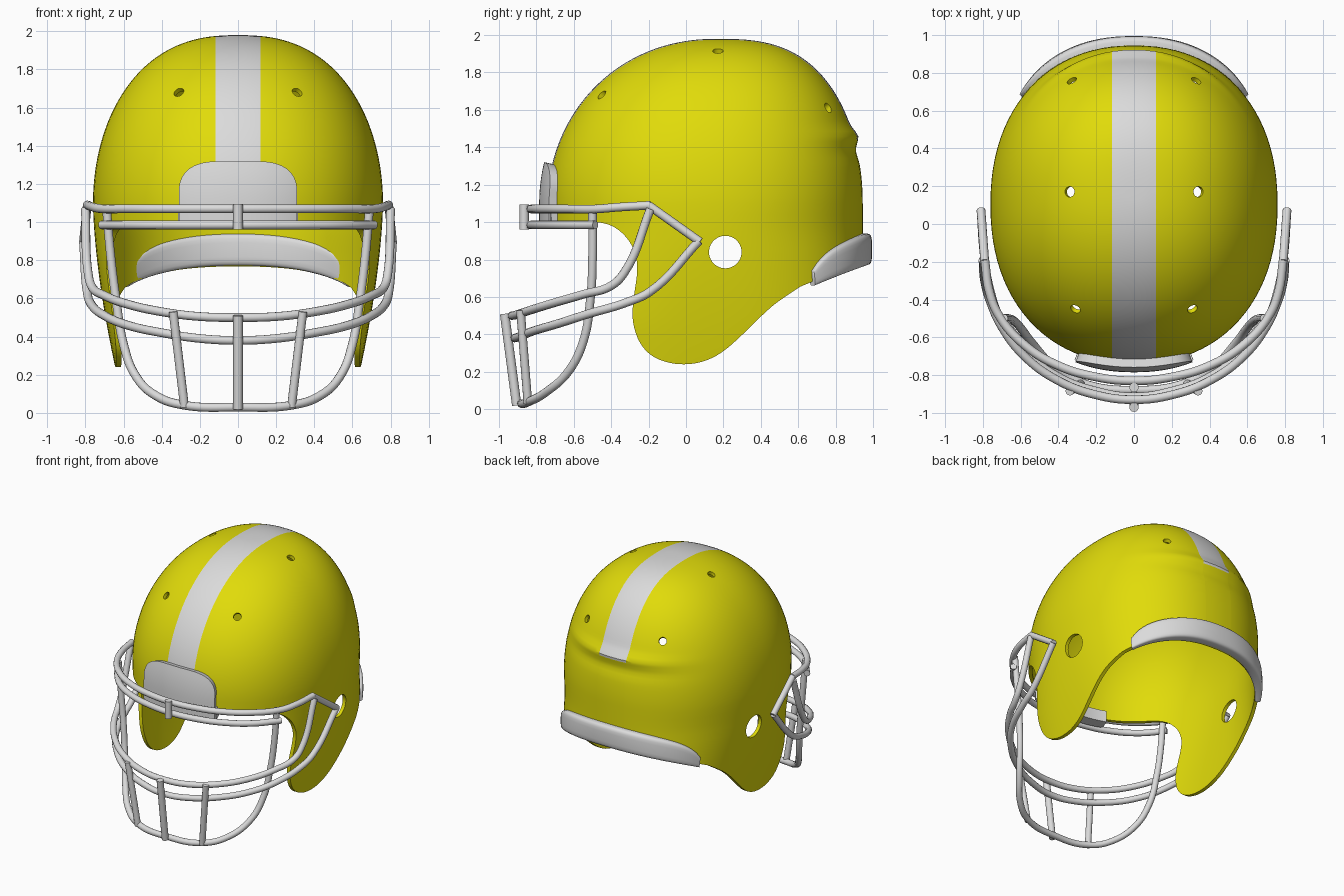
import bpy, bmesh
from math import sin, cos, pi, sqrt, exp, radians
from mathutils import Vector, Matrix

if "Cube" in bpy.data.objects:
    bpy.data.objects.remove(bpy.data.objects["Cube"])


def material(name, rgb, rough=0.5):
    m = bpy.data.materials.new(name)
    m.use_nodes = True
    m.diffuse_color = (*rgb, 1)
    bsdf = m.node_tree.nodes["Principled BSDF"]
    bsdf.inputs["Base Color"].default_value = (*rgb, 1)
    bsdf.inputs["Roughness"].default_value = rough
    return m


YELLOW = material("yellow", (0.75, 0.71, 0.003))
GREY = material("light_grey", (0.71, 0.71, 0.71))


def activate(ob):
    bpy.ops.object.select_all(action='DESELECT')
    ob.select_set(True)
    bpy.context.view_layer.objects.active = ob


def make_object(name, bm, *mats):
    bmesh.ops.recalc_face_normals(bm, faces=bm.faces)
    me = bpy.data.meshes.new(name)
    bm.to_mesh(me)
    bm.free()
    ob = bpy.data.objects.new(name, me)
    bpy.context.collection.objects.link(ob)
    for m in mats:
        me.materials.append(m)
    return ob


def smooth(ob, angle=35):
    activate(ob)
    bpy.ops.object.shade_smooth_by_angle(angle=radians(angle))


def apply_modifier(ob, kind, **settings):
    activate(ob)
    mod = ob.modifiers.new(kind.lower(), kind)
    for key, value in settings.items():
        setattr(mod, key, value)
    bpy.ops.object.modifier_apply(modifier=mod.name)


def section(z):
    """Half width, middle y, half length and squareness of the shell at height z."""
    c, w = 1, 0.76
    if z > 1.1:
        c = sqrt(max(0, 1 - ((z - 1.1) / 0.88) ** 2))
        w *= c ** 0.82
    else:
        w -= 0.125 * ((1.1 - z) / 0.9) ** 1.6
    front = 0.16 - 0.9 * c ** 0.95
    back = 0.16 + 0.785 * c ** 0.7
    power = 2.2 + 0.8 * min(0.5, max(0, 0.95 - z))
    return w, (front + back) / 2, (back - front) / 2, power


def signed_power(v, e):
    return (1 if v > 0 else -1) * abs(v) ** e


def surface(a, z, off=0):
    """Point on the shell, angle a measured from the back."""
    w, mid, half, power = section(z)
    # crease that fades out towards the sides
    crease = 0.025 * exp(-((z - 1.46) / 0.04) ** 2) - 0.008 * exp(-((z - 1.37) / 0.04) ** 2)
    return Vector(((w + off) * signed_power(sin(a), 2 / power),
                   mid + (half + off) * signed_power(cos(a), 2 / power) + crease * max(0, cos(a)) ** 5, z))


def front_y(x, z):
    w, mid, half, power = section(z)
    return mid - half * (1 - (abs(x) / w) ** power) ** (1 / power)


def loft(bm, rings, closed=True):
    rows = [[bm.verts.new(p) for p in ring] for ring in rings]
    n = len(rows[0])
    for r0, r1 in zip(rows, rows[1:]):
        for i in range(n if closed else n - 1):
            j = (i + 1) % n
            bm.faces.new((r0[i], r0[j], r1[j], r1[i]))
    return rows


def round_corners(points):
    out = []
    for p, q in zip(points, points[1:] + points[:1]):
        p, q = Vector(p), Vector(q)
        out += [p.lerp(q, 0.25), p.lerp(q, 0.75)]
    return out


# Shell: lofted dome, thickened
heights = [0.2 + 0.06 * i for i in range(15)]
heights += [1.1 + 0.88 * sin(radians(2 * i)) for i in range(45)]
bm = bmesh.new()
rows = loft(bm, [[surface(2 * pi * i / 96, z) for i in range(96)] for z in heights])
bm.faces.new(rows[-1])
shell = make_object("helmet_shell", bm, YELLOW, GREY)
apply_modifier(shell, 'SOLIDIFY', thickness=0.027, offset=-1)

# Side outline that trims the brow, ear flaps and nape
outline = [(-1.5, 1), (-.55, 1), (-.45, 1), (-.37, .97), (-.3, .9), (-.262, .81), (-.26, .72), (-.28, .6),
           (-.29, .48), (-.255, .36), (-.19, .285), (-.1, .247), (0, .237), (.1, .254), (.2, .305),
           (.32, .415), (.45, .545), (.55, .615), (.65, .68), (1.5, .96), (1.5, 2.6), (-1.5, 2.6)]
outline = round_corners(round_corners(outline))
bm = bmesh.new()
rows = loft(bm, [[(x, y, z) for y, z in outline] for x in (-1.2, 1.2)])
bm.faces.new(rows[0])
bm.faces.new(rows[1])
trim = make_object("trim_cutter", bm)

# Ear holes and vents
bm = bmesh.new()
turn = Matrix.Translation((0, 0.21, 0.84)) @ Matrix.Rotation(pi / 2, 4, 'Y')
bmesh.ops.create_cone(bm, cap_ends=True, segments=40, radius1=0.087, radius2=0.087, depth=2.4, matrix=turn)
for x, y, z in ((.33, .17, 1.89), (.335, .77, 1.62), (.315, -.46, 1.69)):
    for s in (-1, 1):
        p = Vector((s * x, y, z))
        aim = (p - Vector((0, 0.15, 1.1))).to_track_quat('Z', 'Y').to_matrix().to_4x4()
        bmesh.ops.create_cone(bm, cap_ends=True, segments=20, radius1=0.028, radius2=0.028,
                              depth=0.3, matrix=Matrix.Translation(p) @ aim)
holes = make_object("hole_cutter", bm)

for cutter, op in ((trim, 'INTERSECT'), (holes, 'DIFFERENCE')):
    apply_modifier(shell, 'BOOLEAN', object=cutter, operation=op, solver='EXACT')
    bpy.data.objects.remove(cutter)

# Centre stripe cut into the shell faces
STRIPE, STRIPE_END = 0.117, 1.44
bm = bmesh.new()
bm.from_mesh(shell.data)
for co, no in (((STRIPE, 0, 0), (1, 0, 0)), ((-STRIPE, 0, 0), (1, 0, 0)), ((0, 0, STRIPE_END), (0, 0, 1))):
    bmesh.ops.bisect_plane(bm, geom=bm.verts[:] + bm.edges[:] + bm.faces[:], plane_co=co, plane_no=no)
bm.normal_update()
for f in bm.faces:
    c = f.calc_center_median()
    outside = f.normal.dot(c - Vector((0, 0.15, 1.0))) > 0
    f.material_index = int(outside and abs(c.x) < STRIPE and c.z > 1.01 and (c.y < 0 or c.z > STRIPE_END))
bm.to_mesh(shell.data)
bm.free()
smooth(shell)

# Nape bumper wrapped round the rear edge
rings = []
for i in range(41):
    u = i / 20 - 1
    top, bottom = 0.94 - 0.13 * u * u - 0.07 * u ** 8, 0.77 - 0.11 * u * u
    thick = 0.05 * (1 - 0.6 * u * u)
    ring = []
    for k in range(20):
        t = 2 * pi * (k + 0.5) / 20
        z = (top + bottom) / 2 + signed_power(sin(t), 0.45) * (top - bottom) / 2
        ring.append(surface(radians(51) * u, z, thick * signed_power(cos(t), 0.45)))
    rings.append(ring)
bm = bmesh.new()
rows = loft(bm, rings)
bm.faces.new(rows[0])
bm.faces.new(rows[-1])
smooth(make_object("nape_bumper", bm, GREY), 50)


def brow_plate(name, bottom, top, shift, thickness):
    grid = []
    for i in range(41):
        x = -0.3 * cos(pi * i / 40)
        zs = [bottom + (top(x) - bottom) * k / 10 for k in range(11)]
        grid.append([(x, front_y(x, z) + shift, z) for z in zs])
    bm = bmesh.new()
    loft(bm, grid, closed=False)
    ob = make_object(name, bm, GREY)
    apply_modifier(ob, 'SOLIDIFY', thickness=thickness, offset=0)
    smooth(ob)


# Forehead plate and its clip under the brow
brow_plate("forehead_plate", 0.97, lambda x: 1.17 + 0.145 * sqrt(max(0, 1 - (abs(x) / 0.3) ** 4)), -0.02, 0.05)
brow_plate("brow_clip", 0.97, lambda x: 1.06, 0.005, 0.08)


def bar(name, points, curved=True, radius=0.023):
    cu = bpy.data.curves.new(name, 'CURVE')
    cu.dimensions = '3D'
    cu.bevel_depth = radius
    cu.bevel_resolution = 4
    cu.use_fill_caps = True
    cu.resolution_u = 8 if curved else 1
    sp = cu.splines.new('BEZIER')
    sp.bezier_points.add(len(points) - 1)
    for bp, p in zip(sp.bezier_points, points):
        bp.co = p
        bp.handle_left_type = bp.handle_right_type = 'AUTO' if curved else 'VECTOR'
    ob = bpy.data.objects.new(name, cu)
    bpy.context.collection.objects.link(ob)
    cu.materials.append(GREY)
    activate(ob)
    bpy.ops.object.convert(target='MESH')
    smooth(bpy.context.view_layer.objects.active, 50)


def flip(p):
    return (-p[0], p[1], p[2])


def hoop(name, half):
    bar(name, [flip(p) for p in reversed(half[1:])] + half)


# Face guard hoops, each given from the centre to the left side
sweep = [(0, -.83), (.2, -.81), (.4, -.75), (.58, -.64), (.715, -.485)]
hoop("upper_brow_bar", [(x, y, 1.07) for x, y in sweep] + [(.765, -.36, 1.08), (.79, -.19, 1.09)])
hoop("lower_brow_bar", [(x, y, .985) for x, y in sweep])
hoop("upper_jaw_bar", [(0, -.93, .5), (.2, -.905, .505), (.4, -.83, .53), (.58, -.7, .57),
                       (.7, -.545, .615), (.765, -.4, .66), (.785, -.33, .73), (.8, -.19, 1.07)])
hoop("lower_jaw_bar", [(0, -.915, .38), (.2, -.885, .39), (.4, -.81, .42), (.58, -.675, .46),
                       (.7, -.52, .51), (.77, -.32, .57), (.79, -.19, .63), (.81, .07, .9)])
hoop("chin_bar", [(0, -.88, .03), (.28, -.84, .04), (.43, -.75, .09), (.54, -.63, .2),
                  (.6, -.55, .36), (.64, -.51, .6), (.665, -.5, .8), (.69, -.5, 1.08)])

# Straight struts
bar("centre_strut", [(0, -.97, .51), (0, -.905, .02)], False, 0.025)
bar("brow_link", [(0, -.865, .96), (0, -.865, 1.095)], False, 0.025)
for side, place in (("left", lambda p: p), ("right", flip)):
    bar(side + "_chin_strut", [place(p) for p in ((.34, -.885, .53), (.28, -.845, .03))], False)
    bar(side + "_cheek_strut", [place(p) for p in ((.79, -.2, 1.09), (.81, .075, .895))], False)
